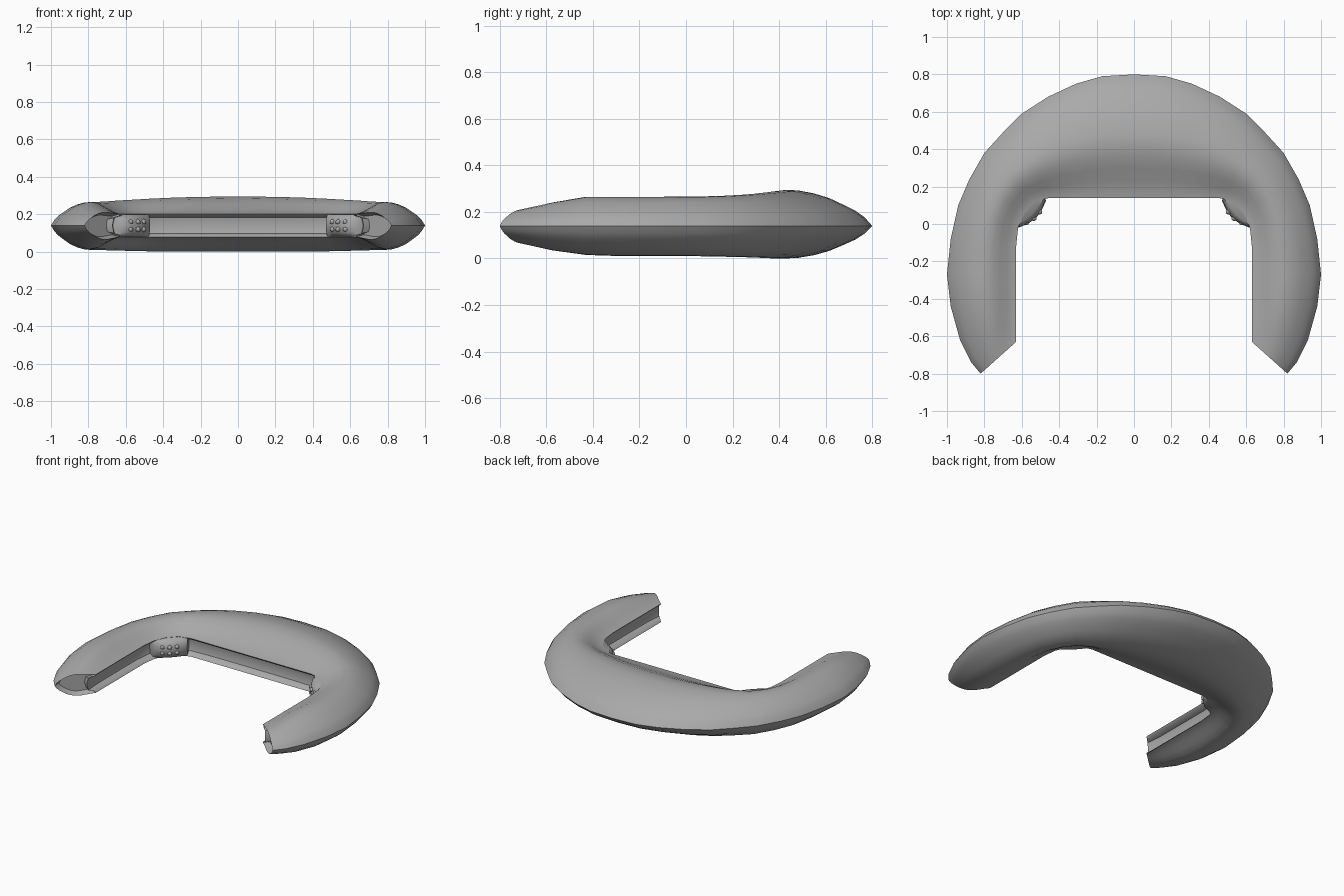
import bpy, bmesh, math
from mathutils import Vector

cube = bpy.data.objects.get("Cube")
if cube:
    bpy.data.objects.remove(cube, do_unlink=True)

grey = bpy.data.materials.new("plain grey")
grey.diffuse_color = (0.4, 0.4, 0.4, 1)
grey.use_nodes = True
grey.node_tree.nodes["Principled BSDF"].inputs["Base Color"].default_value = (0.4, 0.4, 0.4, 1)

MID = 0.14

# Stations along the left half: outer edge, inner lip, ridge rise, ridge drop
STATIONS = [
    ((0, .80), (0, .14), .155, .14),
    ((.17, .79), (.1, .14), .154, .14),
    ((.31, .75), (.2, .14), .152, .14),
    ((.46, .68), (.3, .14), .148, .14),
    ((.60, .59), (.38, .14), .143, .138),
    ((.70, .49), (.45, .14), .138, .136),
    ((.80, .38), (.53, .12), .133, .134),
    ((.88, .24), (.585, .06), .128, .132),
    ((.94, .10), (.62, -.02), .126, .13),
    ((.98, -.08), (.63, -.12), .125, .13),
    ((1.0, -.27), (.63, -.28), .125, .13),
    ((.98, -.44), (.63, -.42), .125, .125),
    ((.93, -.62), (.63, -.54), .10, .105),
    ((.87, -.74), (.63, -.60), .08, .085),
    ((.82, -.80), (.63, -.63), .07, .075),
]
# Cushion profile: position from outer edge to lip, share of the ridge height
OUTER = [(.05, .24), (.11, .42), (.18, .57), (.28, .77), (.38, .90), (.48, .98), (.56, 1)]
INNER = [(.66, .88), (.76, .6), (.86, .28), (.94, .08), (1, 0)]
LIP = .062


def section(outer, inner, rise, drop):
    """Closed cross-section: crown, grooved inner wall, underside."""
    a, b = Vector(outer), Vector(inner)
    inward = (a - b).normalized()

    def half(height, sign):
        pts = [(a.lerp(b, t), MID + sign * height * f) for t, f in OUTER]
        pts += [(a.lerp(b, t), MID + sign * (LIP + (height - LIP) * f)) for t, f in INNER]
        pts.append((b + inward * .01, MID + sign * .05))
        pts.append((b + inward * .045, MID + sign * .042))
        return pts

    loop = [(a, MID)] + half(rise, 1) + [(b + inward * .055, MID)] + half(drop, -1)[::-1]
    return [(p.x, p.y, z) for p, z in loop]


def finish(name, bm, angle):
    bmesh.ops.recalc_face_normals(bm, faces=bm.faces)
    mesh = bpy.data.meshes.new(name)
    bm.to_mesh(mesh)
    bm.free()
    mesh.materials.append(grey)
    obj = bpy.data.objects.new(name, mesh)
    bpy.context.collection.objects.link(obj)
    mirror = obj.modifiers.new("Mirror", "MIRROR")
    mirror.use_clip = True
    bpy.ops.object.select_all(action='DESELECT')
    obj.select_set(True)
    bpy.context.view_layer.objects.active = obj
    bpy.ops.object.shade_smooth_by_angle(angle=math.radians(angle))
    return obj


# Horseshoe cushion body, lofted through the stations
bm = bmesh.new()
rings = [[bm.verts.new(p) for p in section(*s)] for s in STATIONS]
for r, s in zip(rings, rings[1:]):
    for i in range(len(r)):
        j = (i + 1) % len(r)
        bm.faces.new((r[i], r[j], s[j], s[i]))
# Recessed end cap
cap = bm.faces.new(rings[-1])
bm.normal_update()
centre = cap.calc_center_median()
push = Vector((.05, .06, 0)) * .5
rim = bmesh.ops.extrude_face_region(bm, geom=[cap])
bmesh.ops.delete(bm, geom=[cap], context='FACES_ONLY')
for v in [g for g in rim["geom"] if isinstance(g, bmesh.types.BMVert)]:
    v.co = centre + (v.co - centre) * .8 + push
finish("horseshoe_cushion", bm, 40)

# Corner pads: bulged pieces set in the groove at the inner corners
PAD = [(.47, .125), (.495, .07), (.525, .03), (.57, 0), (.62, -.02)]
BACK = [(.5, .19), (.56, .17), (.62, .12), (.66, .06), (.68, .01)]
bm = bmesh.new()
levels = []
for z, lean in ((.08, .25), (.105, .06), (.14, 0), (.175, .06), (.20, .25)):
    front = [Vector(p).lerp(Vector(q), lean) for p, q in zip(PAD, BACK)]
    levels.append([bm.verts.new((*p, z)) for p in front + [Vector(q) for q in BACK[::-1]]])
for lo, hi in zip(levels, levels[1:]):
    for i in range(len(lo)):
        j = (i + 1) % len(lo)
        bm.faces.new((lo[i], lo[j], hi[j], hi[i]))
bm.faces.new(levels[0][::-1])
bm.faces.new(levels[-1])
finish("corner_pad", bm, 50)

# Small studs on the corner pads
bm = bmesh.new()
for x, y in ((.505, .065), (.535, .03), (.575, .008)):
    for z in (.12, .16):
        made = bmesh.ops.create_icosphere(bm, subdivisions=1, radius=.016)
        bmesh.ops.translate(bm, verts=made["verts"], vec=(x, y, z))
finish("corner_studs", bm, 60)
